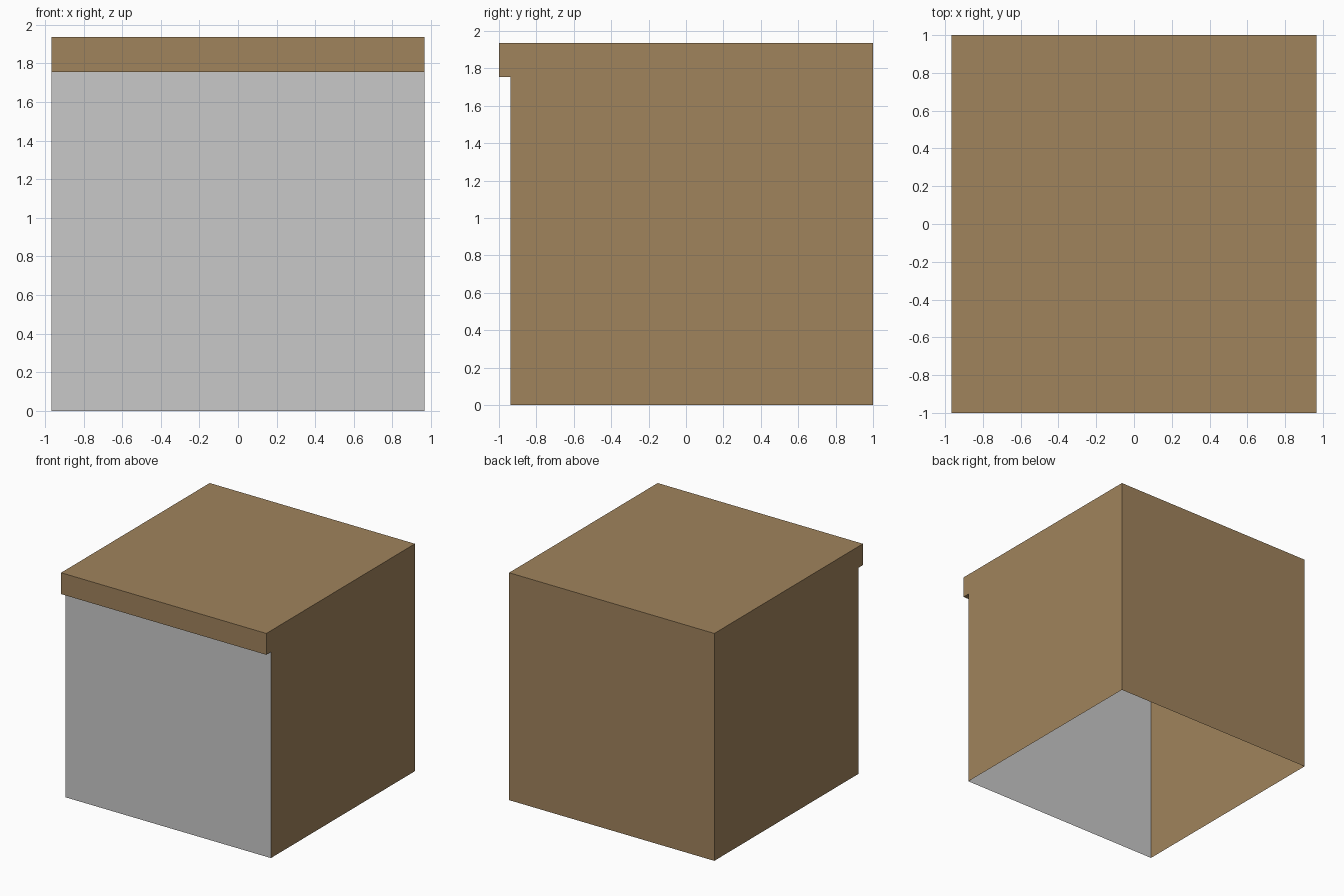
import bpy

if "Cube" in bpy.data.objects:
    bpy.data.objects.remove(bpy.data.objects["Cube"])

W = 0.967          # half width
FRONT = -0.938     # recessed front panel
TOP, LIP = 1.937, 1.755


def material(name, color):
    m = bpy.data.materials.new(name)
    m.diffuse_color = (*color, 1)
    m.use_nodes = True
    m.node_tree.nodes["Principled BSDF"].inputs["Base Color"].default_value = m.diffuse_color
    return m


def mesh_object(name, verts, faces, mat):
    me = bpy.data.meshes.new(name)
    me.from_pydata(verts, [], faces)
    me.materials.append(mat)
    me.update()
    ob = bpy.data.objects.new(name, me)
    bpy.context.collection.objects.link(ob)
    return ob


brown = material("brown", (0.352, 0.227, 0.107))
grey = material("light grey", (0.584, 0.584, 0.584))

# Thin shell, open underneath: side outline (y, z) swept across x
outline = [(1, 0), (1, TOP), (-1, TOP), (-1, LIP), (FRONT, LIP), (FRONT, 0)]
n = len(outline)
verts = [(x, y, z) for x in (-W, W) for y, z in outline]
# back, top, lip front and lip underside
faces = [(i, i + 1, n + i + 1, n + i) for i in range(4)]
# left and right walls
faces += [tuple(reversed(range(n))), tuple(range(n, 2 * n))]
mesh_object("shell", verts, faces, brown)

# Front panel under the lip
mesh_object("front_panel",
            [(-W, FRONT, 0), (W, FRONT, 0), (W, FRONT, LIP), (-W, FRONT, LIP)],
            [(0, 1, 2, 3)], grey)
